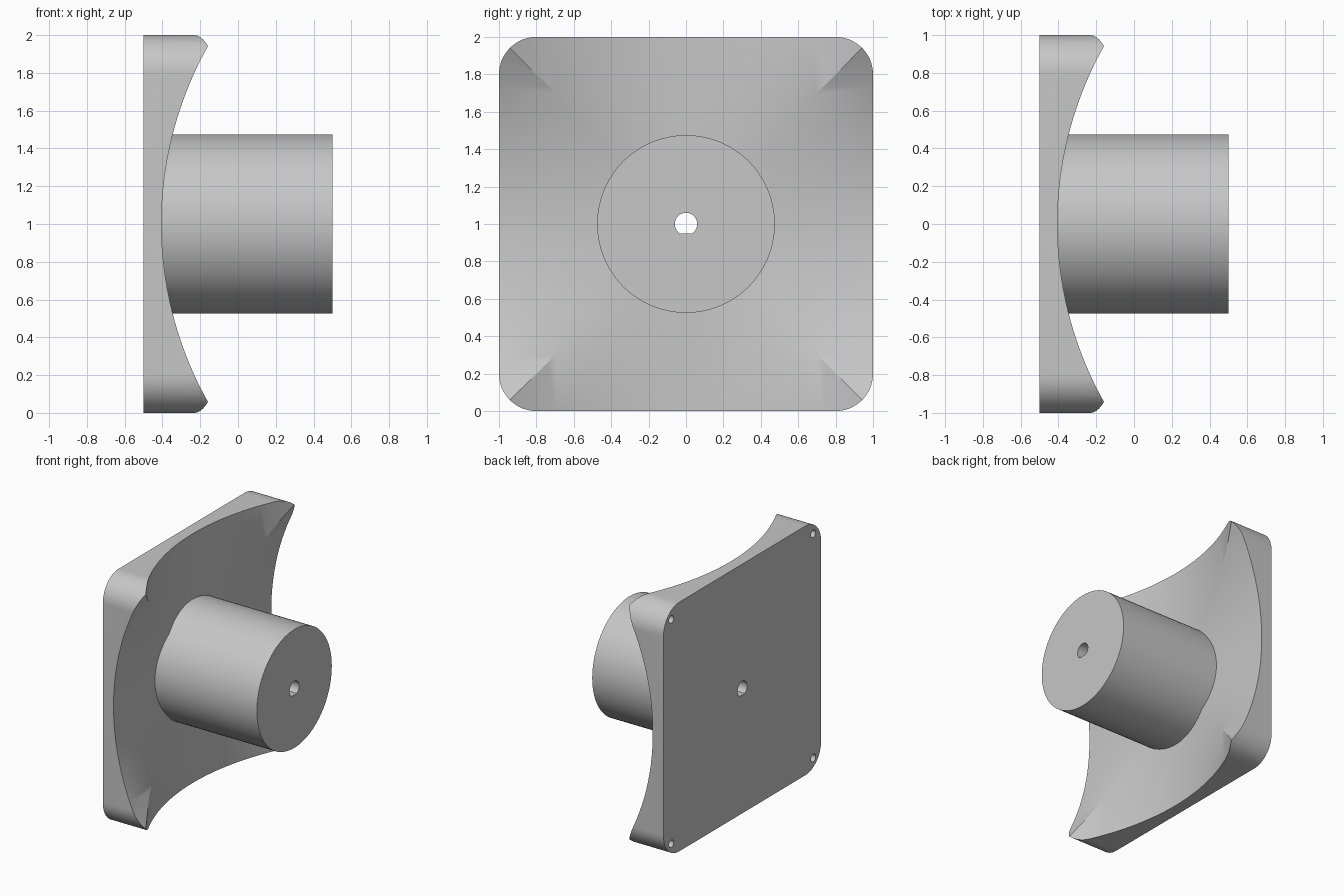
import bpy, bmesh, math

cube = bpy.data.objects.get("Cube")
if cube:
    bpy.data.objects.remove(cube, do_unlink=True)

MID = 1.0          # height of the centre axis
BACK = -0.5        # x of the flat mounting face
SWEEP_R = 1.926    # radius of the two scooping cuts
SCOOP_X = -0.405   # deepest x of the scoop

grey = bpy.data.materials.new("light grey")
grey.use_nodes = True
grey.diffuse_color = (0.57, 0.57, 0.57, 1)
grey.node_tree.nodes["Principled BSDF"].inputs["Base Color"].default_value = (0.57, 0.57, 0.57, 1)


def arc(cy, cz, r, start, end, n):
    """Points of an arc in the y-z plane, angles in degrees."""
    angles = [math.radians(start + (end - start) * i / n) for i in range(n + 1)]
    return [(cy + r * math.cos(a), cz + r * math.sin(a)) for a in angles]


def prism(name, profile, x0, x1):
    """Extrude a closed y-z profile along x."""
    bm = bmesh.new()
    face = bm.faces.new([bm.verts.new((x0, y, z)) for y, z in profile])
    side = bmesh.ops.extrude_face_region(bm, geom=[face])
    moved = [v for v in side["geom"] if isinstance(v, bmesh.types.BMVert)]
    bmesh.ops.translate(bm, verts=moved, vec=(x1 - x0, 0, 0))
    bmesh.ops.recalc_face_normals(bm, faces=bm.faces)
    mesh = bpy.data.meshes.new(name)
    bm.to_mesh(mesh)
    bm.free()
    mesh.materials.append(grey)
    obj = bpy.data.objects.new(name, mesh)
    bpy.context.collection.objects.link(obj)
    return obj


def circle(cy, cz, r, n):
    return arc(cy, cz, r, 0, 360, n)[:-1]


def cut(obj, cutters):
    """Subtract the cutters and bake the result into the mesh."""
    for c in cutters:
        c.hide_render = True
        mod = obj.modifiers.new("cut", 'BOOLEAN')
        mod.operation = 'DIFFERENCE'
        mod.solver = 'EXACT'
        mod.object = c
    deps = bpy.context.evaluated_depsgraph_get()
    mesh = bpy.data.meshes.new_from_object(obj.evaluated_get(deps))
    obj.modifiers.clear()
    obj.data = mesh


# Rounded square plate, full height at first
corner = 0.2
c = 1 - corner
outline = []
for i, (sy, sz) in enumerate([(1, 1), (-1, 1), (-1, -1), (1, -1)]):
    outline += arc(sy * c, MID + sz * c, corner, 90 * i, 90 * i + 90, 16)
plate = prism("mounting_plate", outline, BACK, 0.1)

# Round hub
hub = prism("hub", circle(0, MID, 0.475, 96), -0.45, 0.5)

# Two crossed cylindrical scoops
scoops = []
for name, tilt in (("scoop_cutter_upright", 0), ("scoop_cutter_across", math.pi / 2)):
    bpy.ops.mesh.primitive_cylinder_add(
        vertices=256, radius=SWEEP_R, depth=4,
        location=(SCOOP_X + SWEEP_R, 0, MID), rotation=(tilt, 0, 0))
    scoop = bpy.context.object
    scoop.name = name
    scoops.append(scoop)

# D-shaped shaft bore, flat side down
flat = math.degrees(math.asin(0.05 / 0.06))
bore = prism("bore_cutter", arc(0, MID, 0.06, -flat, 180 + flat, 40), -0.8, 0.8)

# Blind screw holes at the back corners
holes = [prism("screw_hole_cutter", circle(sy * 0.9, MID + sz * 0.9, 0.03, 24), -0.7, -0.3)
         for sy in (-1, 1) for sz in (-1, 1)]

bpy.context.view_layer.update()
cut(plate, scoops + [bore] + holes)
cut(hub, [bore])

for helper in scoops + [bore] + holes:
    bpy.data.objects.remove(helper, do_unlink=True)

# Smooth curved walls, keep edges sharp
bpy.ops.object.select_all(action='DESELECT')
for obj in (plate, hub):
    if not obj.data.materials:
        obj.data.materials.append(grey)
    obj.select_set(True)
bpy.context.view_layer.objects.active = plate
bpy.ops.object.shade_smooth_by_angle(angle=math.radians(30))
